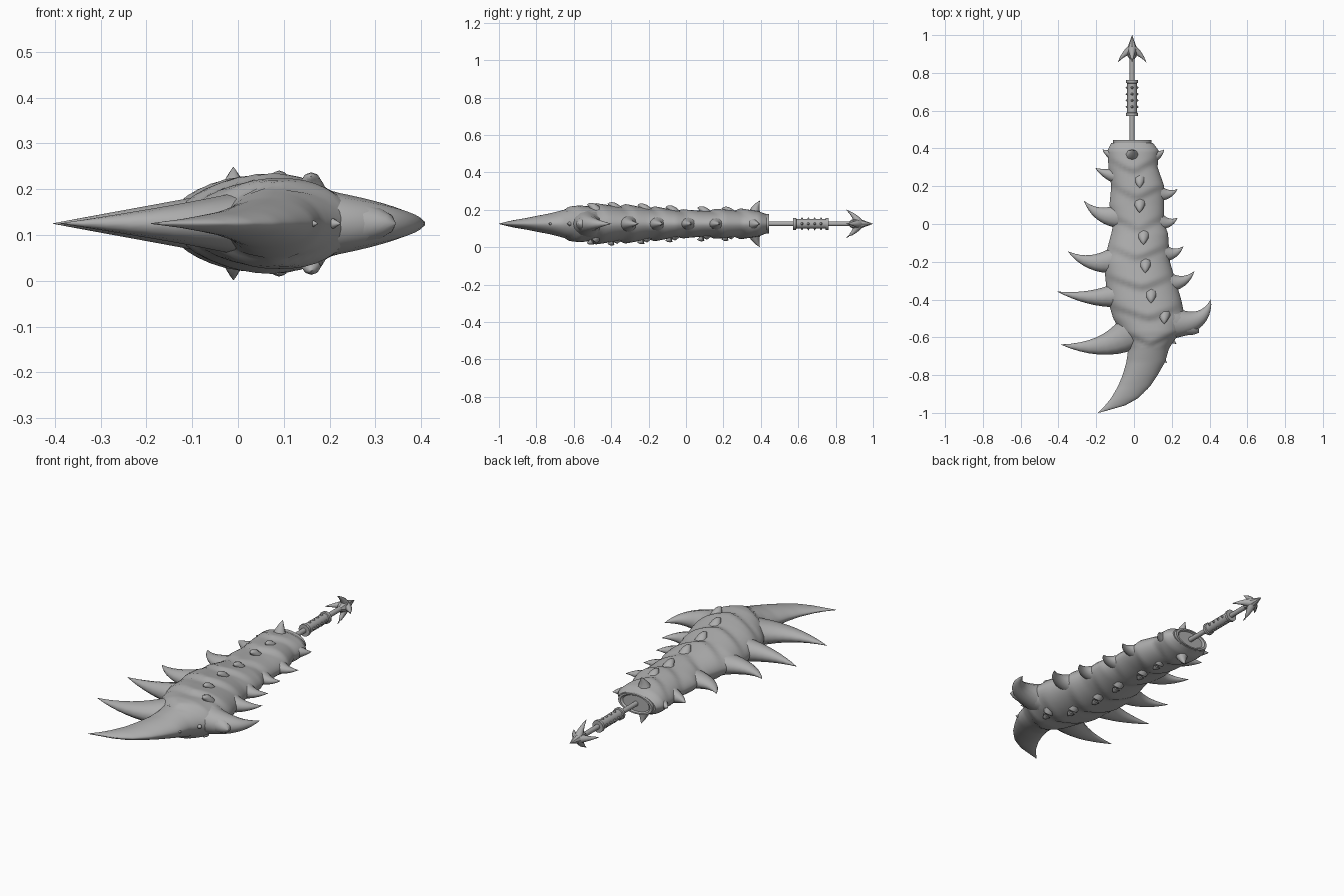
import bpy, math
from mathutils import Vector

if "Cube" in bpy.data.objects:
    bpy.data.objects.remove(bpy.data.objects["Cube"])

ZC = 0.125   # height of the weapon's mid plane
HX = -0.01   # handle axis
mat = bpy.data.materials.new("bone grey")
mat.diffuse_color = (0.42, 0.42, 0.42, 1)
mat.use_nodes = True
mat.node_tree.nodes["Principled BSDF"].inputs["Base Color"].default_value = mat.diffuse_color


def add_mesh(name, rings, angle=40):
    """Skin a list of equal closed rings and cap both ends."""
    n = len(rings[0])
    verts = [v for r in rings for v in r]
    faces = []
    for i in range(len(rings) - 1):
        for j in range(n):
            k = (j + 1) % n
            faces.append((i*n + j, i*n + k, (i+1)*n + k, (i+1)*n + j))
    faces.append(tuple(range(n))[::-1])
    faces.append(tuple(range((len(rings) - 1)*n, len(rings)*n)))
    me = bpy.data.meshes.new(name)
    me.from_pydata(verts, [], faces)
    ob = bpy.data.objects.new(name, me)
    bpy.context.collection.objects.link(ob)
    me.materials.append(mat)
    for o in bpy.context.selected_objects:
        o.select_set(False)
    ob.select_set(True)
    bpy.context.view_layer.objects.active = ob
    bpy.ops.object.mode_set(mode='EDIT')
    bpy.ops.mesh.select_all(action='SELECT')
    bpy.ops.mesh.normals_make_consistent(inside=False)
    bpy.ops.object.mode_set(mode='OBJECT')
    bpy.ops.object.shade_smooth_by_angle(angle=math.radians(angle))
    return ob


def horn(name, root, ctrl, tip, w, h, power=0.95, n=12, steps=12):
    """Curved tapering horn along a quadratic path; w is half width, h half thickness."""
    a, b, c = (Vector(p) if len(p) == 3 else Vector((*p, ZC)) for p in (root, ctrl, tip))
    rings = []
    for i in range(steps + 1):
        t = i/steps
        p = a*(1-t)**2 + b*2*t*(1-t) + c*t*t
        d = ((b - a)*(1-t) + (c - b)*t).normalized()
        ref = Vector((0, 0, 1)) if abs(d.z) < 0.6 else Vector((0, 1, 0))
        side = d.cross(ref).normalized()
        up = side.cross(d)
        s = max((1-t)**power, 0.004)
        rings.append([p + side*w*s*math.cos(q) + up*h*s*math.sin(q)
                      for q in (2*math.pi*j/n for j in range(n))])
    return add_mesh(name, rings, 50)


def turned(name, profile, n=16, sx=1.0, x=HX):
    """Lathe (y, radius) pairs around the handle axis; sx widens it."""
    return add_mesh(name, [[(x + r*sx*math.cos(q), y, ZC + r*math.sin(q))
                            for q in (2*math.pi*j/n for j in range(n))] for y, r in profile], 35)


# Blade body: y, left edge, right edge, half thickness
stations = [
    (0.43, -0.12, 0.10, 0.055), (0.39, -0.14, 0.13, 0.07), (0.30, -0.135, 0.125, 0.075),
    (0.20, -0.12, 0.16, 0.075), (0.10, -0.13, 0.16, 0.07), (0.0, -0.11, 0.16, 0.07),
    (-0.05, -0.12, 0.18, 0.075), (-0.2, -0.16, 0.19, 0.088), (-0.3, -0.15, 0.22, 0.095),
    (-0.4, -0.14, 0.25, 0.099), (-0.5, -0.11, 0.27, 0.101), (-0.57, -0.07, 0.25, 0.097),
    (-0.62, -0.035, 0.21, 0.085), (-0.66, -0.03, 0.185, 0.073), (-0.73, -0.04, 0.165, 0.055),
    (-0.80, -0.06, 0.125, 0.042), (-0.86, -0.085, 0.085, 0.03), (-0.92, -0.12, 0.025, 0.02),
    (-0.96, -0.152, -0.045, 0.011), (-1.0, -0.19, -0.187, 0.001)]
lips = [0.43, 0.29, 0.15, -0.02, -0.17, -0.33, -0.49, -0.63]   # overlapping plate edges


def section(y):
    for a, b in zip(stations, stations[1:]):
        if a[0] >= y >= b[0]:
            t = (a[0] - y)/(a[0] - b[0])
            return [p + (q - p)*t for p, q in zip(a, b)][1:]
    return stations[-1][1:]


def plate_lift(y, u):
    """Each plate swells toward its front lip, chevron shaped across the width."""
    v = y - 0.07*abs(u) + 0.03
    for a, b in zip(lips, lips[1:]):
        if a >= v > b:
            t = (a - v)/(a - b)
            return 0.16*(t/0.78 if t < 0.78 else (1 - t)/0.22) - 0.06
    return -0.06 if v > lips[0] else 0.0


rings = []
N, M = 36, 110
for i in range(M + 1):
    y = 0.43 - 1.43*i/M
    l, r, h = section(y)
    ring = []
    for j in range(N):
        q = 2*math.pi*j/N
        u, s = math.cos(q), math.sin(q)
        z = math.copysign(abs(s)**1.15, s)*h*(1 + plate_lift(y, u))
        ring.append(((l + r)/2 + (r - l)/2*u, y, ZC + z))
    rings.append(ring)
add_mesh("blade_body", rings, 40)

# Side horns: root, control, tip, half width, half thickness
left = [((-0.05, 0.355), (-0.13, 0.36), (-0.167, 0.395), 0.05, 0.05),
        ((-0.03, 0.25), (-0.14, 0.25), (-0.205, 0.297), 0.06, 0.06),
        ((0.0, 0.06), (-0.17, 0.0), (-0.265, 0.122), 0.085, 0.06),
        ((0.03, -0.13), (-0.19, -0.27), (-0.35, -0.145), 0.10, 0.075),
        ((0.05, -0.33), (-0.16, -0.43), (-0.405, -0.358), 0.095, 0.085),
        ((0.09, -0.46), (-0.07, -0.70), (-0.388, -0.638), 0.13, 0.09)]
right = [((0.05, 0.355), (0.13, 0.35), (0.16, 0.395), 0.05, 0.05),
         ((0.05, 0.21), (0.16, 0.12), (0.23, 0.185), 0.07, 0.055),
         ((0.05, 0.06), (0.17, -0.03), (0.23, 0.033), 0.07, 0.055),
         ((0.08, -0.11), (0.19, -0.20), (0.262, -0.118), 0.075, 0.06),
         ((0.08, -0.27), (0.24, -0.36), (0.32, -0.25), 0.08, 0.07),
         ((0.12, -0.51), (0.37, -0.57), (0.408, -0.398), 0.10, 0.085)]
for side, data in (("left", left), ("right", right)):
    for i, d in enumerate(data):
        horn(f"{side}_horn_{i + 1}", *d)

# Blunt shoulder at the broad end and small teeth down the right edge
horn("shoulder_lump", (0.12, -0.50), (0.26, -0.52), (0.345, -0.575), 0.10, 0.09, 0.6)
for i, (x, y) in enumerate([(0.225, -0.635), (0.175, -0.735)]):
    horn(f"edge_tooth_{i + 1}", (x - 0.1, y + 0.07), (x - 0.04, y + 0.03), (x, y), 0.05, 0.05)

# Spikes and nubs mirrored above and below
for s, word in ((1, "top"), (-1, "bottom")):
    horn(f"{word}_spike", (HX, 0.365, ZC + s*0.05), (HX, 0.37, ZC + s*0.09),
         (HX, 0.395, ZC + s*0.124), 0.042, 0.036, 0.9, 8)
    for i, (x, y, z) in enumerate([(0.03, 0.21, 0.083), (0.03, 0.08, 0.085), (0.05, -0.09, 0.09),
                                   (0.06, -0.24, 0.1), (0.09, -0.40, 0.107), (0.16, -0.51, 0.103)]):
        horn(f"{word}_nub_{i + 1}", (x, y + 0.03, ZC + s*(z - 0.035)), (x, y + 0.01, ZC + s*z),
             (x, y - 0.02, ZC + s*z), 0.035, 0.03, 0.7, 8, 6)

# Collar plate where the handle enters the blade
turned("collar_plate", [(0.42, 0.05), (0.43, 0.052), (0.445, 0.052), (0.445, 0.045), (0.437, 0.04)],
       28, 1.95)

# Handle rod, grip with end rings, studs
turned("handle_rod", [(0.42, 0.013), (0.93, 0.013)], 12)
turned("grip", [(0.573, 0.013), (0.573, 0.032), (0.588, 0.032), (0.59, 0.026), (0.745, 0.026),
                (0.747, 0.032), (0.762, 0.032), (0.762, 0.013)])
for i in range(4):
    y = 0.62 + 0.034*i
    for k in range(4):
        dx, dz = round(math.cos(k*math.pi/2)), round(math.sin(k*math.pi/2))
        horn(f"grip_stud_{i + 1}_{k + 1}", (HX + dx*0.02, y, ZC + dz*0.02),
             (HX + dx*0.028, y, ZC + dz*0.028), (HX + dx*0.035, y, ZC + dz*0.035), 0.01, 0.01, 0.7, 6, 4)

# Arrow-shaped pommel with four swept-back barbs
turned("pommel_point", [(0.872, 0.012), (0.885, 0.022), (0.905, 0.03), (0.93, 0.026),
                        (0.96, 0.015), (1.0, 0.0005)], 8)
for k in range(4):
    dx, dz = round(math.cos(k*math.pi/2)), round(math.sin(k*math.pi/2))
    horn(f"pommel_barb_{k + 1}", (HX, 0.925, ZC), (HX + dx*0.04, 0.91, ZC + dz*0.04),
         (HX + dx*0.076, 0.855, ZC + dz*0.076), 0.026, 0.026, 0.9, 8, 8)
